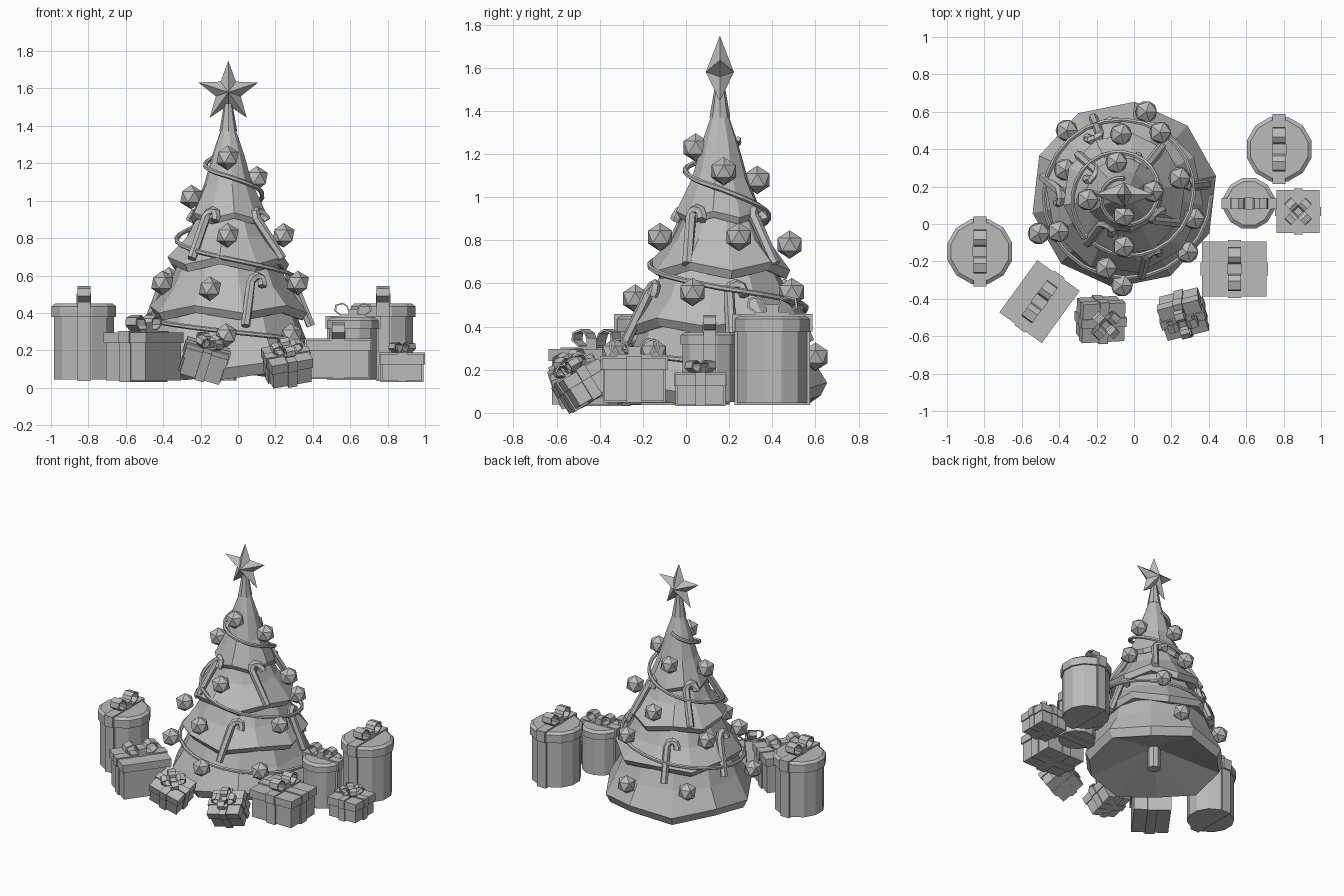
import bpy, bmesh, math
from math import sin, cos, pi, radians
from mathutils import Matrix, Vector, Euler

if "Cube" in bpy.data.objects:
    bpy.data.objects.remove(bpy.data.objects["Cube"])

grey = bpy.data.materials.new("plain_grey")
grey.diffuse_color = (0.5, 0.5, 0.5, 1)
grey.use_nodes = True
grey.node_tree.nodes["Principled BSDF"].inputs["Base Color"].default_value = grey.diffuse_color
TREE = Vector((-0.052, 0.157, 0))


def finish(name, bm, mat=None):
    bmesh.ops.recalc_face_normals(bm, faces=bm.faces)
    me = bpy.data.meshes.new(name)
    bm.to_mesh(me)
    bm.free()
    me.materials.append(grey)
    ob = bpy.data.objects.new(name, me)
    ob.matrix_world = mat or Matrix()
    bpy.context.collection.objects.link(ob)
    return ob


def lathe(bm, rings, n, phase=0.0):
    """Stack of n-sided rings (radius, z, zigzag), capped at both ends."""
    loops = []
    for r, z, zig in rings:
        loops.append([bm.verts.new((r * cos(phase + 2 * pi * i / n), r * sin(phase + 2 * pi * i / n),
                                    z + zig * (-1) ** i)) for i in range(n)])
    for a, b in zip(loops, loops[1:]):
        for i in range(n):
            bm.faces.new((a[i], a[(i + 1) % n], b[(i + 1) % n], b[i]))
    bm.faces.new(loops[0])
    bm.faces.new(loops[-1])


def box(bm, size, centre, rot=0.0):
    m = Matrix.Rotation(rot, 4, 'Z') @ Matrix.Translation(centre) @ Matrix.Diagonal((*size, 1))
    bmesh.ops.create_cube(bm, size=1, matrix=m)


def tube(name, pts, radius, sides=6):
    """Faceted tube along points."""
    bm = bmesh.new()
    loops = []
    for i, p in enumerate(pts):
        t = (pts[min(i + 1, len(pts) - 1)] - pts[max(i - 1, 0)]).normalized()
        out = Vector((p.x, p.y, 0)) - Vector((TREE.x, TREE.y, 0))
        side = t.cross(out).normalized()
        up = side.cross(t).normalized()
        loops.append([bm.verts.new(p + radius * (cos(2 * pi * k / sides) * side + sin(2 * pi * k / sides) * up))
                      for k in range(sides)])
    for a, b in zip(loops, loops[1:]):
        for k in range(sides):
            bm.faces.new((a[k], a[(k + 1) % sides], b[(k + 1) % sides], b[k]))
    bm.faces.new(loops[0])
    bm.faces.new(loops[-1])
    return finish(name, bm)


# Tree: trunk and four zigzag tiers with a turned-under rim
at_tree = Matrix.Translation(TREE)
bm = bmesh.new()
lathe(bm, [(0.045, 0.04, 0), (0.045, 0.3, 0)], 8)
finish("trunk", bm, at_tree)
tiers = [
    [(0.36, 0.42, 0), (0.42, 0.27, 0), (0.50, 0.12, 0.02), (0.47, 0.06, 0.02), (0.05, 0.20, 0)],
    [(0.26, 0.68, 0), (0.33, 0.54, 0), (0.425, 0.42, 0.02), (0.40, 0.38, 0.02), (0.2, 0.42, 0)],
    [(0.16, 0.93, 0), (0.22, 0.81, 0), (0.33, 0.68, 0.02), (0.31, 0.64, 0.02), (0.15, 0.68, 0)],
    [(0.04, 1.38, 0), (0.085, 1.25, 0), (0.13, 1.09, 0), (0.205, 0.92, 0.015), (0.19, 0.89, 0.015),
     (0.1, 0.92, 0)],
]
for i, rings in enumerate(tiers):
    bm = bmesh.new()
    lathe(bm, rings, 10, 0.2 + 0.3 * i)
    finish(f"tree_tier_{i + 1}", bm, at_tree)

# Star and its holder
bm = bmesh.new()
lathe(bm, [(0.048, 1.37, 0), (0.022, 1.52, 0)], 8)
finish("star_holder", bm, at_tree)
bm = bmesh.new()
rim = [bm.verts.new((r * sin(k * pi / 5), 0, 1.58 + r * cos(k * pi / 5)))
       for k in range(10) for r in [0.168 if k % 2 == 0 else 0.07]]
for y in (-0.065, 0.065):
    c = bm.verts.new((0, y, 1.58))
    for k in range(10):
        bm.faces.new((rim[k], rim[(k + 1) % 10], c))
finish("star", bm, at_tree)

# Baubles
baubles = [(-.056, .045, 1.23), (.10, .175, 1.12), (-.095, .33, 1.08), (-.25, .13, 1.02),
           (.243, .245, .815), (-.056, -.12, .815), (-.07, .48, .78), (-.37, .29, .58),
           (.14, .49, .56), (.32, .03, .56), (-.15, -.235, .53), (-.405, -.04, .56),
           (-.065, -.33, .28), (.285, -.15, .28), (-.36, .50, .28), (.065, .60, .26), (-.51, -.05, .28)]
for i, p in enumerate(baubles):
    bm = bmesh.new()
    bmesh.ops.create_icosphere(bm, subdivisions=1, radius=0.066)
    finish(f"bauble_{i + 1}", bm, Matrix.Translation(p))

# Garland spiralling down: radius and height for each quarter turn
keys = [(.085, 1.27), (.12, 1.2), (.16, 1.13), (.18, 1.04), (.225, .92), (.275, .80), (.325, .69),
        (.37, .58), (.40, .49), (.43, .38), (.445, .30), (.465, .23)]
pts = []
for i in range((len(keys) - 1) * 6 + 1):
    k = min(i // 6, len(keys) - 2)
    f = i / 6 - k
    r = keys[k][0] * (1 - f) + keys[k + 1][0] * f
    z = keys[k][1] * (1 - f) + keys[k + 1][1] * f
    a = pi / 2 + i / 6 * pi / 2
    pts.append(TREE + Vector((r * cos(a), r * sin(a), z)))
tube("garland", pts, 0.013)

# Candy canes lying on the slopes (angle of top, angle of foot), hook bent sideways
canes = [(a, b, .20, .91, .325, .69) for a, b in ((-42, -28), (-127, -127), (139, 139), (52, 52))]
canes += [(a, b, .35, .56, .445, .33) for a, b in ((7, 7), (-70, -78), (176, 168), (112, 112))]
for i, (deg, foot, r0, z0, r1, z1) in enumerate(canes):
    a, b = radians(deg), radians(foot)
    out, side = Vector((cos(a), sin(a), 0)), Vector((-sin(a), cos(a), 0))
    top, end = TREE + out * r0 + Vector((0, 0, z0)), TREE + Vector((cos(b) * r1, sin(b) * r1, z1))
    up = (top - end).normalized()
    hook = [top + side * .034 * (1 - cos(t)) + up * .04 * sin(t) for t in [k * pi / 4 for k in range(5)]]
    tube(f"candy_cane_{i + 1}", [end] + hook + [hook[-1] - up * .02], 0.025)


def present(name, loc, size, rot=(0, 0, 0), round_box=False, ribbons=(0,), bows=(0,), bow=1.0):
    """Wrapped gift, origin at bottom centre; ribbons and bows are angles in degrees."""
    m = Matrix.Translation(loc) @ Euler([radians(v) for v in rot]).to_matrix().to_4x4()
    sx, sy, h = size
    lid = h - max(0.055, h * 0.18)
    parts = [("body", 0, lid, 0.93), ("lid", lid, h, 1.0)]
    for part, z0, z1, s in parts:
        bm = bmesh.new()
        if round_box:
            cap = [(sx / 2 * s, z1 - .015, 0), (sx / 2 * s - .02, z1, 0)] if part == "lid" else [(sx / 2 * s, z1, 0)]
            lathe(bm, [(sx / 2 * s, z0, 0)] + cap, 12, pi / 12)
        else:
            box(bm, (sx * s, sy * s, z1 - z0), (0, 0, (z0 + z1) / 2))
        finish(f"{name}_{part}", bm, m)
    # ribbon bands round body and lid
    w = 0.07 * bow
    bm = bmesh.new()
    for d in ribbons:
        length = sx if d == 0 else sy
        for part, z0, z1, s in parts:
            lo, hi = (z0 - .008, z1) if part == "body" else (z0, z1 + .008)
            box(bm, (length * s + .016, w, hi - lo), (0, 0, (lo + hi) / 2), radians(d))
    finish(f"{name}_ribbon", bm, m)
    # bow: hollow six-sided loops on both sides of a knot
    bm = bmesh.new()
    L, H = 0.118 * bow, 0.088 * bow
    hexa = [(.08, .05), (.3, .8), (.55, 1), (.95, .85), (1, .4), (.65, .05)]
    for d in bows:
        for flip in (0, 180):
            turn = Matrix.Rotation(radians(d + flip), 3, 'Z')
            rows = []
            for y in (-w / 2, w / 2):
                for s in (1, .78):
                    rows.append([bm.verts.new(turn @ Vector((L * (.55 + (u - .55) * s), y,
                                                             h + .005 + H * (.5 + (v - .5) * s))))
                                 for u, v in hexa])
            o0, i0, o1, i1 = rows
            for p, q in ((o0, i0), (i0, i1), (i1, o1), (o1, o0)):
                for k in range(6):
                    j = (k + 1) % 6
                    bm.faces.new((p[k], p[j], q[j], q[k]))
    box(bm, (w * .8, w * 1.1, H * .6), (0, 0, h + H * .3), radians(bows[0]))
    finish(f"{name}_bow", bm, m)


# Presents around the tree
present("tall_round_gift_left", (-.824, -.147, .045), (.358, .358, .405), round_box=True, ribbons=(90,), bows=(90,))
present("tall_round_gift_right", (.776, .40, .045), (.358, .358, .405), round_box=True, ribbons=(90,), bows=(90,))
present("small_round_gift", (.615, .11, .05), (.28, .28, .325), round_box=True, bow=.85)
present("wide_gift_right", (.537, -.24, .055), (.345, .295, .20), ribbons=(0, 90), bows=(90,))
present("small_gift_right", (.878, .067, .04), (.23, .23, .14), ribbons=(0, 90), bows=(45, 135), bow=.68)
present("wide_gift_left", (-.505, -.415, .04), (.345, .28, .255), rot=(0, 0, 54))
present("tilted_gift_left", (-.203, -.485, .075), (.235, .215, .15), rot=(18, 16, 3), ribbons=(0, 90),
        bows=(45, 135), bow=.72)
present("tilted_gift_right", (.265, -.44, .06), (.23, .20, .145), rot=(30, -10, 14), ribbons=(0, 90),
        bows=(0, 90), bow=.72)
